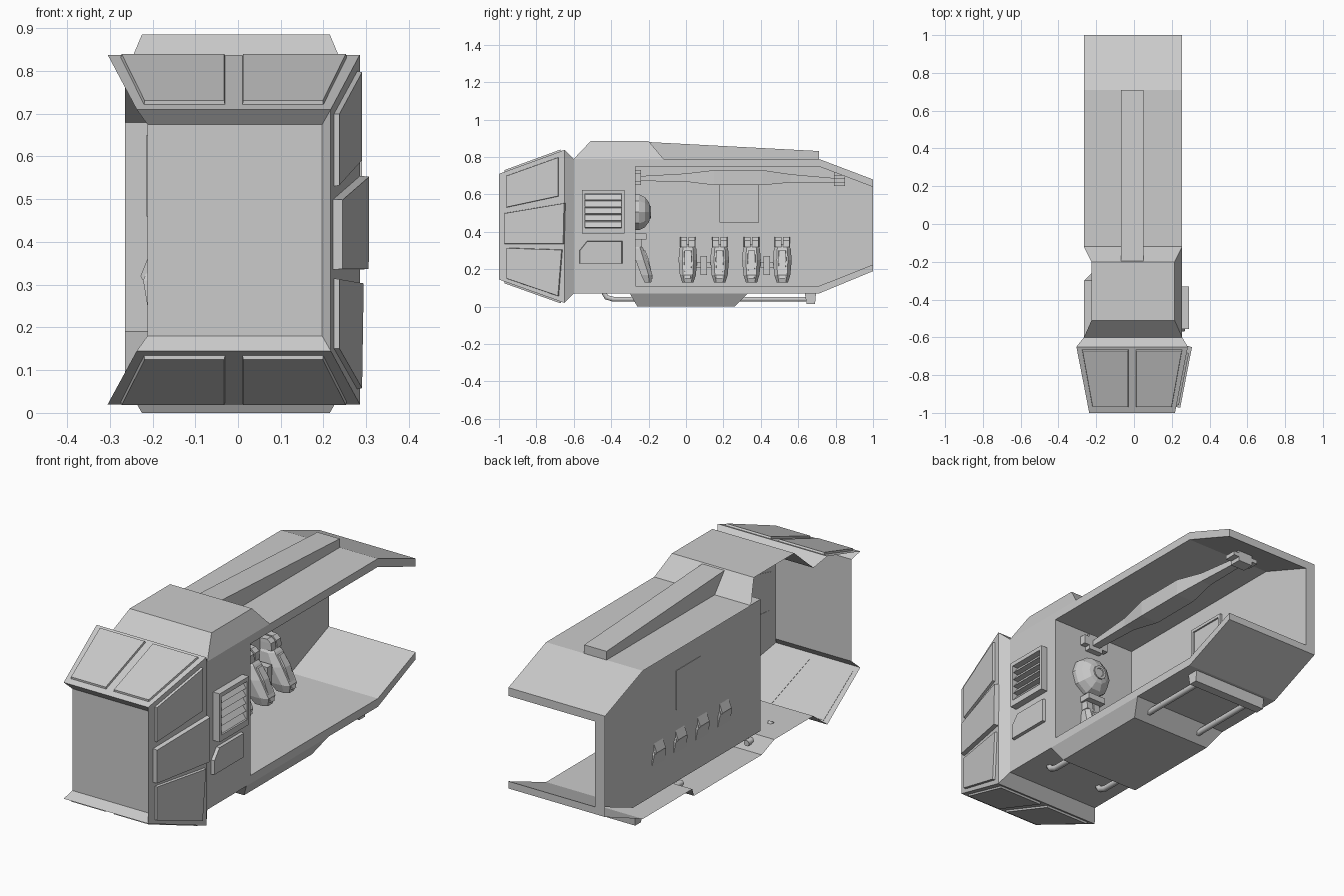
import bpy, bmesh, math
from mathutils import Vector

if "Cube" in bpy.data.objects:
    bpy.data.objects.remove(bpy.data.objects["Cube"])

XL, XR, XI = -0.265, 0.255, -0.212   # open left edge, right skin, inner wall


def mesh(name, verts, faces):
    me = bpy.data.meshes.new(name)
    me.from_pydata([tuple(v) for v in verts], [], faces)
    bm = bmesh.new()
    bm.from_mesh(me)
    bmesh.ops.recalc_face_normals(bm, faces=bm.faces)
    bm.to_mesh(me)
    bm.free()
    ob = bpy.data.objects.new(name, me)
    bpy.context.collection.objects.link(ob)
    return ob


def polys(name, *plist):
    """Sheet made of separate flat polygons."""
    v, f = [], []
    for p in plist:
        f.append(list(range(len(v), len(v) + len(p))))
        v += p
    return mesh(name, v, f)


def strip(name, prof, x0, x1):
    """Sheet swept across x from a (y, z) line."""
    n = len(prof)
    v = [(x, y, z) for x in (x0, x1) for y, z in prof]
    return mesh(name, v, [(i, i + 1, n + i + 1, n + i) for i in range(n - 1)])


def loft(name, rings):
    """Closed solid through rings of equal point count."""
    n, k = len(rings[0]), len(rings)
    v = [p for r in rings for p in r]
    f = [(r * n + i, r * n + (i + 1) % n, (r + 1) * n + (i + 1) % n, (r + 1) * n + i)
         for r in range(k - 1) for i in range(n)]
    return mesh(name, v, f + [list(range(n)), list(range((k - 1) * n, k * n))])


def box(name, x0, x1, y0, y1, z0, z1):
    return loft(name, [[(x0, y0, z), (x1, y0, z), (x1, y1, z), (x0, y1, z)] for z in (z0, z1)])


def panel(name, pts, out, t, inset=0.0):
    """Raised plate on a planar face, thickened along its normal (towards out)."""
    p = [Vector(q) for q in pts]
    nrm = (p[1] - p[0]).cross(p[2] - p[0]).normalized()
    if nrm.dot(Vector(out)) < 0:
        nrm = -nrm
    c = sum(p, Vector()) / len(p)
    top = [q + (c - q) * inset + nrm * t for q in p]
    return loft(name, [[q - nrm * 0.002 for q in p], top])


# --- hull outer skin, hollow and open on the left ---
strip("hull_roof", [(-0.12, 0.79), (0.71, 0.79), (1, 0.68), (1, 0.64)], XL, XR)
strip("hull_floor_rear", [(0.33, 0.07), (0.71, 0.07), (1, 0.19), (1, 0.225)], XL, XR)
strip("hull_floor_front", [(-0.6, 0.07), (-0.3, 0.07)], XL, XR)
polys("hull_right_skin",
      [(XR, -0.6, 0.07), (XR, -0.27, 0.07), (XR, -0.27, 0.79), (XR, -0.6, 0.79)],
      [(XR, -0.27, 0.75), (XR, 0.71, 0.75), (XR, 0.71, 0.79), (XR, -0.27, 0.79)],
      [(XR, 0.71, 0.75), (XR, 1, 0.64), (XR, 1, 0.68), (XR, 0.71, 0.79)],
      [(XR, -0.27, 0.07), (XR, 0.71, 0.07), (XR, 0.71, 0.11), (XR, -0.27, 0.11)],
      [(XR, 0.71, 0.07), (XR, 1, 0.19), (XR, 1, 0.225), (XR, 0.71, 0.11)])
polys("hull_rear_edge", [(XL, 1, 0.225), (XI, 1, 0.225), (XI, 1, 0.64), (XL, 1, 0.64)])


def hump(name, y0, y1, t0, t1, zb, zt):
    """Bulge in the skin with its left flank cut away."""
    b = [(XL, y0, zb), (XR, y0, zb), (XR, y1, zb), (XL, y1, zb)]
    a, c = XL + 0.04, XR - 0.04
    t = [(a, t0, zt), (c, t0, zt), (c, t1, zt), (a, t1, zt)]
    mesh(name, b + t, [(0, 1, 5, 4), (1, 2, 6, 5), (2, 3, 7, 6), (4, 5, 6, 7)])


hump("roof_hump", -0.6, -0.12, -0.51, -0.2, 0.79, 0.885)
hump("belly_plate", -0.3, 0.33, -0.26, 0.26, 0.07, 0.0)

# Tapered ridge along the roof
loft("roof_ridge", [[(x, -0.2, 0.88), (x, 0.71, 0.832), (x, 0.71, 0.785), (x, -0.2, 0.785)]
                    for x in (-0.07, 0.05)])

# --- cabin lining ---
strip("cabin_ceiling", [(-0.27, 0.75), (0.71, 0.75), (1, 0.64)], XI, XR)
strip("cabin_floor", [(-0.27, 0.11), (0.71, 0.11), (1, 0.225)], XI, XR)
polys("cabin_left_wall", [(XI, y, z) for y, z in
      [(-0.27, 0.11), (0.71, 0.11), (1, 0.225), (1, 0.64), (0.71, 0.75), (-0.27, 0.75)]])
polys("cabin_bulkhead", [(XI, -0.27, 0.11), (XR, -0.27, 0.11), (XR, -0.27, 0.75), (XI, -0.27, 0.75)])

# --- flared nose collar: rings of left-bottom, right-bottom, right-top, left-top ---
rings = [(-0.97, -0.212, 0.197, 0.18, 0.675), (-1, -0.237, 0.217, 0.145, 0.71),
         (-0.65, -0.305, 0.285, 0.02, 0.838), (-0.6, XL, XR, 0.07, 0.79)]
v = []
for y, a, b, lo, hi in rings:
    v += [(a, y, lo), (b, y, lo), (b, y, hi), (a, y, hi)]
mesh("nose_collar", v, [(4 * r + i, 4 * r + i + 1, 4 * r + i + 5, 4 * r + i + 4)
                        for r in range(3) for i in range(3)] + [(0, 1, 2, 3)])

# Nose panels, top and bottom pairs
for tag, z0, dz, s in (("top", 0.71, 0.366, 1), ("bottom", 0.145, -0.357, -1)):
    for side, m in (("left", -1), ("right", 1)):
        pts = [(-0.01 + m * w, y, z0 + (y + 1) * dz) for w, y in
               [(0.02, -0.97), (0.21, -0.97), (0.265, -0.665), (0.02, -0.665)]]
        panel(f"nose_panel_{tag}_{side}", pts, (0, 0, s), 0.009, 0.02)

# Nose side panels
for tag, t, prof in (("upper", 0.012, [(-0.96, 0.53), (-0.68, 0.59), (-0.68, 0.8), (-0.96, 0.7)]),
                     ("middle", 0.022, [(-0.97, 0.335), (-0.65, 0.335), (-0.645, 0.555), (-0.97, 0.5)]),
                     ("lower", 0.012, [(-0.96, 0.15), (-0.68, 0.055), (-0.66, 0.305), (-0.96, 0.315)])):
    panel(f"nose_side_panel_{tag}", [(0.217 + (y + 1) * 0.194, y, z) for y, z in prof], (1, 0, 0), t, 0.02)

# --- vent and hatch on the right skin ---
for n, (y0, y1, z0, z1) in enumerate([(-0.555, -0.33, 0.39, 0.42), (-0.555, -0.33, 0.605, 0.625),
                                      (-0.555, -0.54, 0.42, 0.605), (-0.345, -0.33, 0.42, 0.605)]):
    box(f"vent_frame_{n}", XR - 0.002, 0.29, y0, y1, z0, z1)
for i in range(5):
    z = 0.42 + i * 0.037
    loft(f"vent_slat_{i}", [[(XR, y, z), (0.285, y, z + 0.003), (0.262, y, z + 0.033), (XR, y, z + 0.033)]
                            for y in (-0.54, -0.345)])
panel("side_hatch", [(XR, y, z) for y, z in
      [(-0.57, 0.23), (-0.34, 0.23), (-0.34, 0.35), (-0.53, 0.35), (-0.57, 0.3)]], (1, 0, 0), 0.016, 0.03)


# --- wall seats ---
def seat(name, place, d=1.0):
    """place(u along wall, depth from wall, z) -> point."""
    secs = [(0.13, 0.08, 0.14, 0.03), (0.17, 0.05, 0.15, 0.043), (0.25, 0.0, 0.11, 0.05),
            (0.31, -0.01, 0.07, 0.045), (0.335, 0.0, 0.045, 0.03)]
    loft(name + "_shell", [[place(u, w * d, z) for u, w in
         [(-h, a), (h, a), (h, (a + b * 2) / 3), (h * 0.6, b), (-h * 0.6, b), (-h, (a + b * 2) / 3)]]
         for z, a, b, h in secs])
    # inset cushion
    loft(name + "_cushion", [[place(u, w * d, z) for u, w in
         [(-h, b - 0.02), (h, b - 0.02), (h * 0.8, b + 0.01), (-h * 0.8, b + 0.01)]]
         for z, b, h in [(0.15, 0.145, 0.018), (0.25, 0.11, 0.025), (0.3, 0.077, 0.022)]])
    # split headrest
    for m in (-1, 1):
        loft(f"{name}_headrest_{m + 1}", [[place(m * u, w * d, z) for u, w in
             [(0.004, 0), (0.042, 0), (0.038, t), (0.004, t)]]
             for z, t in [(0.32, 0.06), (0.355, 0.055), (0.372, 0.035)]])


seat_y = (0.01, 0.18, 0.35, 0.515)
for i, sy in enumerate(seat_y):
    seat(f"seat_{i}", lambda u, w, z, sy=sy: (XI + w, sy + u, z))
    loft(f"seat_bracket_{i}", [[(XI, y, 0.29), (XI - 0.016, y, 0.32), (XI, y, 0.36)]
                               for y in (sy - 0.035, sy + 0.035)])
for i, y in enumerate((0.095, 0.432)):
    box(f"seat_link_{i}", XI, XI + 0.06, y - 0.04, y + 0.04, 0.21, 0.24)
    box(f"seat_link_post_{i}", XI, XI + 0.08, y - 0.018, y + 0.018, 0.17, 0.27)
seat("rear_facing_seat", lambda u, w, z: (0.05 + u, -0.27 + w, z), 0.6)
box("rear_seat_back", 0.0, 0.1, -0.27, -0.21, 0.36, 0.39)

# --- faceted dome on the bulkhead ---
prof = [(0.1, 0.0), (0.1, 0.02), (0.085, 0.05), (0.055, 0.072), (0.025, 0.08)]
N = 10
ring = lambda r, d: [(0.05 + r * math.cos(2 * math.pi * i / N), -0.27 + d,
                      0.505 + r * math.sin(2 * math.pi * i / N)) for i in range(N)]
loft("bulkhead_dome", [ring(r, d) for r, d in prof])
loft("dome_lens", [ring(0.035, 0.06), ring(0.035, 0.084), ring(0.022, 0.084), ring(0.018, 0.076)])

# --- wall screen ---
panel("screen_back", [(XI, y, z) for y, z in [(0.19, 0.46), (0.38, 0.46), (0.38, 0.65), (0.19, 0.65)]],
      (1, 0, 0), 0.006)
for n, (y0, y1, z0, z1) in enumerate([(0.18, 0.39, 0.45, 0.465), (0.18, 0.39, 0.645, 0.66),
                                      (0.18, 0.195, 0.465, 0.645), (0.375, 0.39, 0.465, 0.645)]):
    box(f"screen_frame_{n}", XI, XI + 0.014, y0, y1, z0, z1)

# --- ceiling beam swelling towards its middle, with end brackets ---
beam = [(-0.25, 0.02, 0.672, 0.698), (0.0, 0.028, 0.668, 0.712), (0.15, 0.05, 0.65, 0.73),
        (0.41, 0.05, 0.65, 0.73), (0.56, 0.028, 0.664, 0.708), (0.82, 0.02, 0.66, 0.685)]
loft("ceiling_beam", [[(0.03 - h, y, lo), (0.03 + h, y, lo), (0.03 + h, y, hi), (0.03 - h, y, hi)]
                      for y, h, lo, hi in beam])
for n, (y0, y1, z0, z1) in enumerate([(-0.27, -0.24, 0.65, 0.73), (0.79, 0.85, 0.645, 0.7)]):
    box(f"beam_bracket_{n}", -0.01, 0.07, y0, y1, z0, z1)
    box(f"beam_bracket_wing_{n}", -0.04, 0.1, y0, y1, z0 + 0.02, z1 - 0.015)
box("beam_hanger", 0.0, 0.06, 0.79, 0.85, 0.69, 0.73)


# --- underside rails and cross bar ---
def tube(name, pts, r):
    cu = bpy.data.curves.new(name, 'CURVE')
    cu.dimensions = '3D'
    cu.bevel_depth, cu.bevel_resolution, cu.use_fill_caps = r, 1, True
    sp = cu.splines.new('POLY')
    sp.points.add(len(pts) - 1)
    for p, q in zip(sp.points, pts):
        p.co = (*q, 1)
    bpy.context.collection.objects.link(bpy.data.objects.new(name, cu))


for side, x in (("left", -0.15), ("right", 0.15)):
    tube(f"front_rail_{side}", [(x, -0.25, 0.04), (x, -0.39, 0.04), (x, -0.425, 0.05), (x, -0.44, 0.075)], 0.015)
    tube(f"rear_rail_{side}", [(x, 0.25, 0.04), (x, 0.66, 0.04)], 0.015)
loft("rear_cross_bar", [[(x, y, z) for y, z in [(0.635, 0.07), (0.645, 0.015), (0.69, 0.015), (0.695, 0.07)]]
                        for x in (-0.21, 0.2)])
